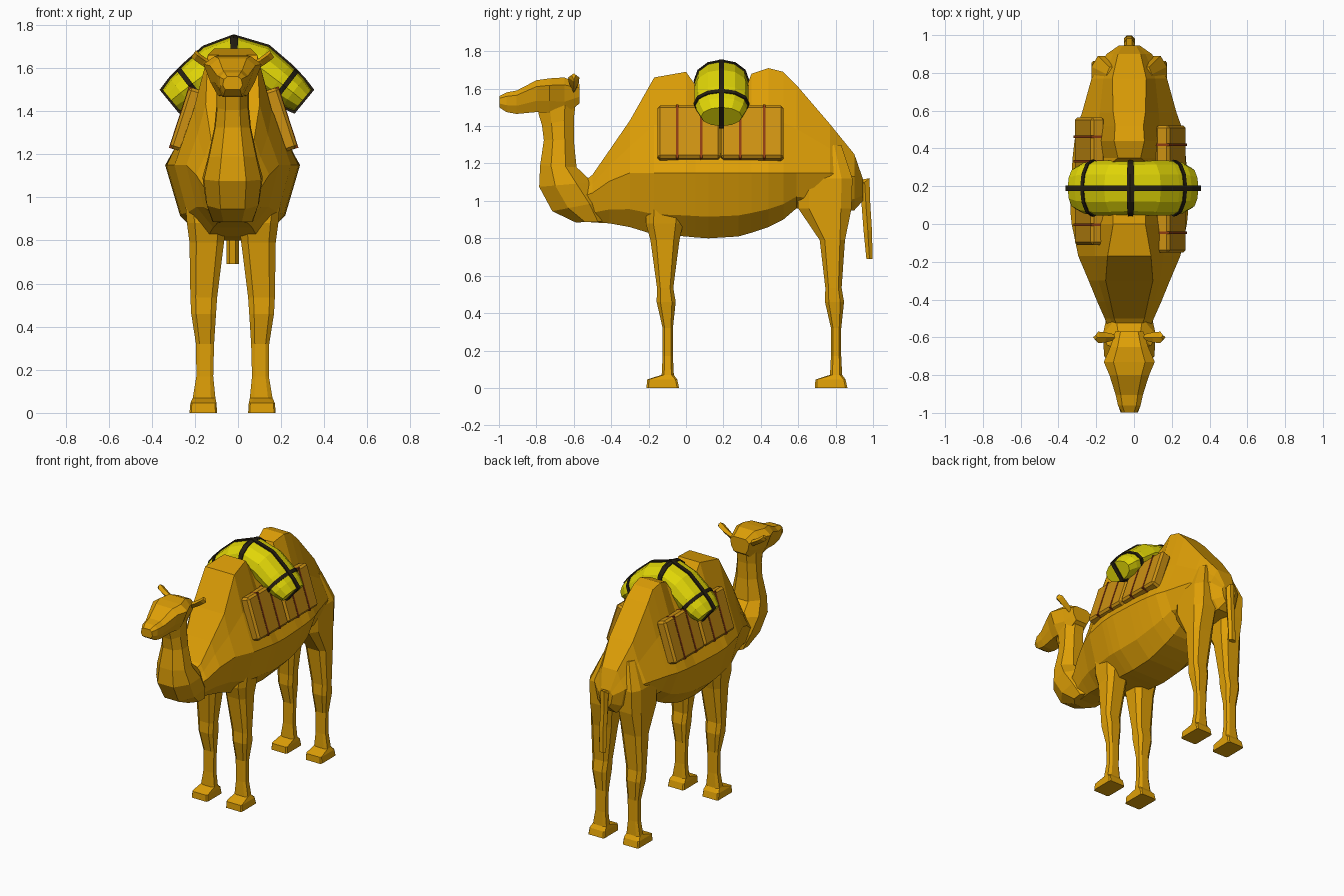
import bpy, bmesh, math
from mathutils import Vector, Matrix

if "Cube" in bpy.data.objects:
    bpy.data.objects.remove(bpy.data.objects["Cube"])

CX = -0.025   # animal's centre line


def mat(name, col):
    m = bpy.data.materials.new(name)
    m.diffuse_color = (*col, 1)
    m.use_nodes = True
    m.node_tree.nodes["Principled BSDF"].inputs["Base Color"].default_value = m.diffuse_color
    return m


HIDE = mat("tan hide", (0.74, 0.35, 0.002))
BAG = mat("bag leather", (0.61, 0.285, 0.006))
RED = mat("red brown strap", (0.27, 0.045, 0.006))
YELLOW = mat("yellow cloth", (0.75, 0.67, 0.002))
BLACK = mat("black strap", (0.018, 0.013, 0.006))


def finish(bm, name, m):
    bmesh.ops.recalc_face_normals(bm, faces=bm.faces)
    me = bpy.data.meshes.new(name)
    bm.to_mesh(me)
    bm.free()
    me.materials.append(m)
    ob = bpy.data.objects.new(name, me)
    bpy.context.collection.objects.link(ob)
    return ob


def loft(name, rings, m):
    """Skin a row of equal-sized point rings and cap both ends."""
    bm = bmesh.new()
    vs = [[bm.verts.new(p) for p in r] for r in rings]
    n = len(vs[0])
    for a, b in zip(vs, vs[1:]):
        for i in range(n):
            j = (i + 1) % n
            bm.faces.new((a[i], a[j], b[j], b[i]))
    bm.faces.new(vs[0][::-1])
    bm.faces.new(vs[-1])
    return finish(bm, name, m)


def sym(half):
    """Mirror half a ring (x, y, z) across the centre line."""
    return ([(CX + x, y, z) for x, y, z in half]
            + [(CX - x, y, z) for x, y, z in reversed(half)])


def torso_ring(y, top, w_top, w_max, low):
    mid = min(1.15, (top + low) / 2 + .03)
    w_sh = w_max + .57 * (w_top - w_max)
    return sym([(w_top, y, top), (w_sh, y, (top + mid) / 2), (w_max, y, mid),
                (.78 * w_max, y, low + .33 * (mid - low)), (.42 * w_max, y, low)])


# Torso with two humps: y, top, top half width, widest half width, belly
TORSO = [
    (-.60, 1.06, .04, .09, .895), (-.50, 1.14, .08, .13, .885),
    (-.41, 1.27, .10, .17, .88), (-.30, 1.43, .125, .215, .86),
    (-.17, 1.66, .115, .27, .82), (0, 1.69, .085, .305, .81),
    (.05, 1.62, .085, .31, .805), (.12, 1.47, .15, .313, .80),
    (.28, 1.49, .15, .305, .81), (.35, 1.68, .06, .30, .83),
    (.52, 1.69, .075, .275, .90), (.59, 1.62, .085, .25, .96),
    (.77, 1.41, .09, .20, .93), (.90, 1.25, .06, .12, .95),
    (.945, 1.12, .035, .055, 1.0),
]
TORSO.insert(10, (.44, 1.71, .08, .29, .86))
loft("torso", [torso_ring(*row) for row in TORSO], HIDE)

# Neck rising from the chest: front y, z, back y, z, half width
NECK = [
    (-.59, .885, -.42, .89, .095), (-.715, .945, -.43, 1.0, .125),
    (-.785, 1.075, -.50, 1.10, .14), (-.78, 1.19, -.585, 1.18, .115),
    (-.76, 1.325, -.60, 1.325, .085), (-.77, 1.405, -.60, 1.44, .075),
    (-.79, 1.47, -.585, 1.56, .075), (-.74, 1.56, -.61, 1.62, .06),
]
rings = []
for fy, fz, by, bz, w in NECK:
    f, b = Vector((fy, fz)), Vector((by, bz))
    rings.append(sym([(w * k, *f.lerp(b, t)) for t, k in
                      ((0, .45), (.3, .95), (.7, 1), (1, .5))]))
loft("neck", rings, HIDE)

# Head with broad brow and tapering muzzle: y, top, widest half width, bottom
HEAD = [
    (-.57, 1.625, .075, 1.52), (-.65, 1.66, .10, 1.46), (-.73, 1.655, .135, 1.47),
    (-.80, 1.645, .105, 1.475), (-.905, 1.59, .072, 1.465),
    (-.96, 1.58, .06, 1.475), (-.998, 1.56, .04, 1.50),
]
loft("head", [sym([(.62 * w, y, t), (w, y, t - .2 * (t - b)),
                   (.6 * w + .022, y, b + .35 * (t - b)), (.35 * w + .02, y, b)])
              for y, t, w, b in HEAD], HIDE)

# Legs: z, y front, y back, x inner, x outer
LOWER = [   # knee, shin and foot, shared by all legs
    (.535, -.155, -.068, .072, .196), (.46, -.157, -.055, .077, .192),
    (.32, -.125, -.07, .086, .17), (.17, -.125, -.07, .09, .168),
    (.07, -.13, -.065, .08, .185), (.045, -.208, -.047, .075, .196),
    (0, -.211, -.037, .072, .2),
]
SHOULDER = [(1.10, -.20, .0, .10, .23), (.88, -.215, -.015, .03, .212),
            (.79, -.19, -.035, .04, .2)]
HAUNCH = [(1.30, .64, .83, .04, .12), (1.12, .60, .89, .03, .20),
          (.96, .60, .885, .03, .20), (.79, .715, .85, .04, .20)]


def leg(name, upper, shift, side):
    rows = upper + [(z, a + shift, b + shift, c, d) for z, a, b, c, d in LOWER]
    rings = []
    for z, y0, y1, x0, x1 in rows:
        k = .2 if z > .06 else .06
        dx, dy = (x1 - x0) * k, (y1 - y0) * k
        pts = [(x0 + dx, y0), (x1 - dx, y0), (x1, y0 + dy), (x1, y1 - dy),
               (x1 - dx, y1), (x0 + dx, y1), (x0, y1 - dy), (x0, y0 + dy)]
        rings.append([(CX + side * x, y, z) for x, y in pts])
    loft(name, rings, HIDE)


for s, tag in ((1, "right"), (-1, "left")):
    leg("front_leg_" + tag, SHOULDER, 0, s)
    leg("hind_leg_" + tag, HAUNCH, .9, s)
    # Ears: leaf shapes pointing out and up
    ear = [(.07, 1.60, .014), (.13, 1.635, .028), (.165, 1.66, .03), (.178, 1.672, .012)]
    loft("ear_" + tag, [[(CX + s * x, -.60 - r, z), (CX + s * (x + .014), -.60, z - .022),
                         (CX + s * x, -.60 + r, z), (CX + s * (x - .008), -.60, z + .01)]
                        for x, z, r in ear], HIDE)

# Tail
TAIL = [(.90, 1.09, .032), (.955, 1.10, .03), (.962, .98, .027),
        (.972, .84, .026), (.981, .69, .019)]
loft("tail", [[(CX + .029 * math.cos(a), y + ry * math.sin(a),
                z + (.025 * math.sin(a) if z > 1 else 0))
               for a in (k * math.pi / 3 for k in range(6))]
              for y, z, ry in TAIL], HIDE)


# Side bags leaning against the body, two per side with two straps each
def box(name, size, at, tilt, m, bevel=0):
    bm = bmesh.new()
    bmesh.ops.create_cube(bm, size=1, matrix=Matrix.Diagonal((*size, 1)))
    if bevel:
        bmesh.ops.bevel(bm, geom=bm.edges[:], offset=bevel, segments=1, affect='EDGES')
    bm.transform(Matrix.Translation(at) @ Matrix.Rotation(tilt, 4, 'Y'))
    finish(bm, name, m)


for s, tag, off in ((1, "right", 0), (-1, "left", .042)):
    x, tilt = -.02 + s * .215, -s * math.radians(18)
    for i, y in enumerate((.016, .354)):
        box(f"bag_{tag}_{i}", (.078, .336, .297), (x, y + off, 1.36), tilt, BAG, .014)
        for j, d in enumerate((-.063, .065)):
            box(f"bag_strap_{tag}_{i}{j}", (.083, .013, .299), (x, y + off + d, 1.36), tilt, RED)

# Rolled blanket arched between the humps: x, z, thickness, half depth
HALF = [(0, 1.645, .105, .14), (.10, 1.608, .105, .145), (.19, 1.54, .095, .145),
        (.26, 1.487, .082, .135), (.305, 1.45, .065, .11)]
PATH = [(-x, z, a, b) for x, z, a, b in HALF[:0:-1]] + HALF
PATH[4] = (-.015, 1.645, .105, .14)
RX, RY = -.005, .19


def frame(i):
    a, b = PATH[max(i - 1, 0)], PATH[min(i + 1, 8)]
    t = Vector((b[0] - a[0], 0, b[1] - a[1])).normalized()
    return Vector((RX + PATH[i][0], RY, PATH[i][1])), Vector((-t.z, 0, t.x))


def section(u, k=1.0):
    def whole(i):
        c, n = frame(i)
        _, _, th, dp = PATH[i]
        return [c + k * (n * th * math.sin(a) + Vector((0, dp * math.cos(a), 0)))
                for a in (j * math.pi / 6 for j in range(12))]
    i = min(int(u), 7)
    return [p.lerp(q, u - i) for p, q in zip(whole(i), whole(i + 1))]


loft("blanket_roll", [section(i) for i in range(9)], YELLOW)
for i, u in enumerate((1.65, 4, 6.45)):
    loft(f"roll_band_{i}", [section(u + d, 1.06) for d in (-.13, 0, .13)], BLACK)

# Long strap running lengthwise around the roll
outline = []
for sgn, order in ((1, range(9)), (-1, range(8, -1, -1))):
    for i in order:
        c, n = frame(i)
        push = Vector(((i == 8) - (i == 0), 0, -.8 * (i in (0, 8)))) * .008
        outline.append(c + sgn * n * (PATH[i][2] + .007) + push)
loft("long_strap", [[p + Vector((0, d, 0)) for p in outline] for d in (-.014, .014)], BLACK)
